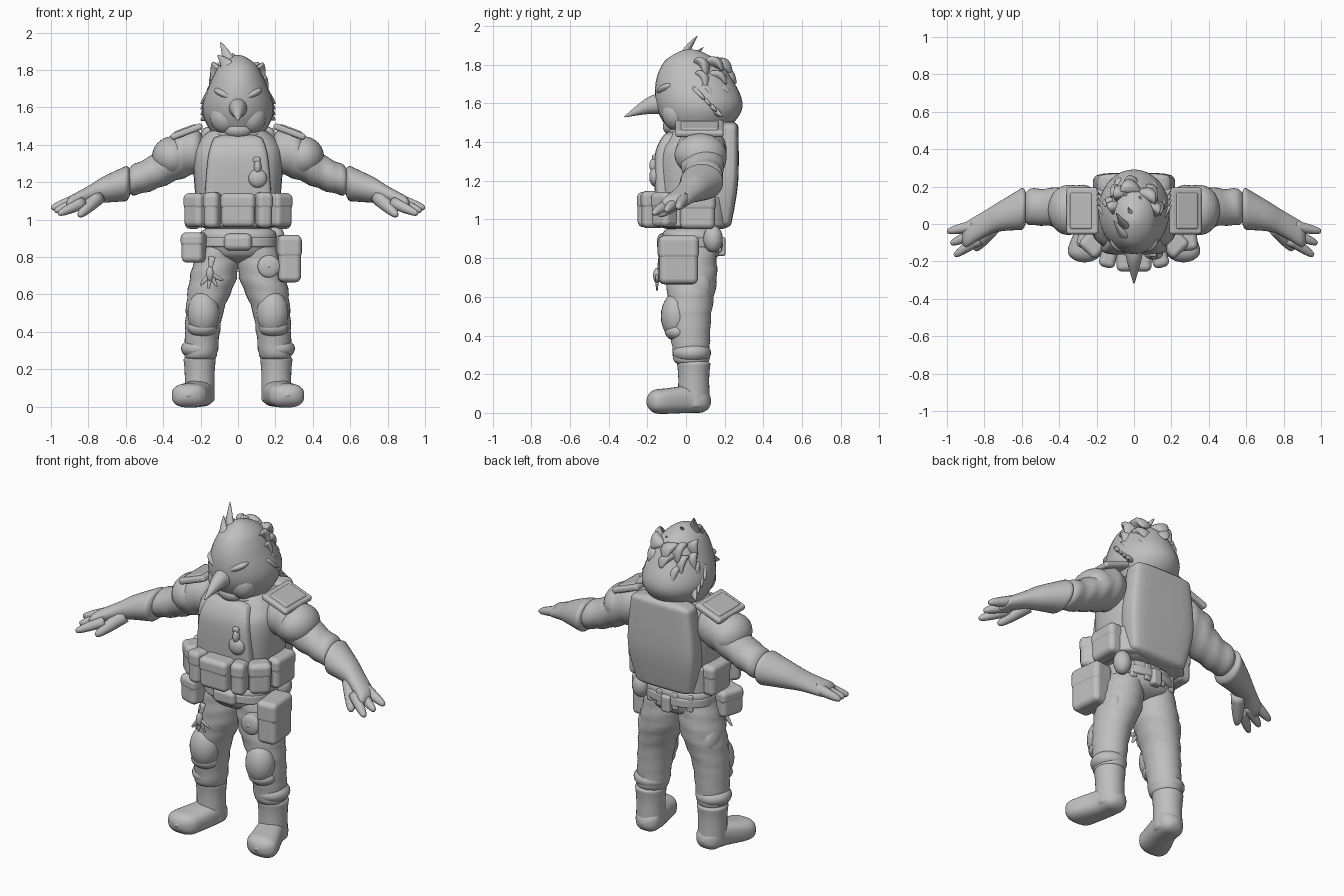
import bpy, bmesh, math, random
from mathutils import Vector, Euler, Matrix

random.seed(4)
if "Cube" in bpy.data.objects:
    bpy.data.objects.remove(bpy.data.objects["Cube"])

shade = .52
clay = bpy.data.materials.new("plain_grey")
clay.use_nodes = True
clay.diffuse_color = (shade, shade, shade, 1)
clay.node_tree.nodes["Principled BSDF"].inputs["Base Color"].default_value = clay.diffuse_color


def finish(name, bm):
    """Turn a bmesh into a named, smooth shaded grey object."""
    bmesh.ops.recalc_face_normals(bm, faces=bm.faces)
    for face in bm.faces:
        face.smooth = True
    mesh = bpy.data.meshes.new(name)
    bm.to_mesh(mesh)
    bm.free()
    mesh.materials.append(clay)
    obj = bpy.data.objects.new(name, mesh)
    bpy.context.collection.objects.link(obj)
    return obj


def skin(name, rings):
    """Join closed rings of points into a capped tube."""
    bm = bmesh.new()
    loops = [[bm.verts.new(point) for point in ring] for ring in rings]
    for low, high in zip(loops, loops[1:]):
        for i in range(len(low)):
            bm.faces.new((low[i - 1], low[i], high[i], high[i - 1]))
    bm.faces.new(loops[0])
    bm.faces.new(loops[-1])
    return finish(name, bm)


def spline(keys, t):
    """Smooth blend through the key rings, t running from 0 to 1."""
    last = len(keys) - 1
    i = min(int(t * last), last - 1)
    f = t * last - i
    before, a, b, after = (keys[min(max(i + k, 0), last)] for k in (-1, 0, 1, 2))
    blend = []
    for p, q, r, s in zip(before, a, b, after):
        start, end = (r - p) / 2, (s - q) / 2
        blend.append(q + f * start + f * f * (3 * (r - q) - 2 * start - end)
                     + f ** 3 * (start + end - 2 * (r - q)))
    return blend


def loft(name, axis, keys, side=1, power=2, soft=.03, fold=0, count=32, steps=32):
    """Body through key rings (x, y, z, radius, radius) with rounded ends and optional cloth folds."""
    u, v = {"X": (1, 2), "Y": (0, 2), "Z": (0, 1)}[axis]
    along = "XYZ".index(axis)
    rings = []
    for step in range(steps + 1):
        x, y, z, a, b = spline(keys, (1 - math.cos(math.pi * step / steps)) / 2)
        centre = Vector((x, y, z))
        edge = min(abs(centre[along] - key[along]) for key in (keys[0], keys[-1]))
        size = math.sqrt(max(1 - max(1 - edge / soft, 0) ** 2, .01))
        ring = []
        for i in range(count):
            turn = math.tau * i / count
            c, s = math.cos(turn), math.sin(turn)
            wave = size * (1 + fold * math.sin(centre[along] * 70 + c * 2))
            point = centre.copy()
            point[u] += wave * a * math.copysign(abs(c) ** (2 / power), c)
            point[v] += wave * b * math.copysign(abs(s) ** (2 / power), s)
            point.x *= side
            ring.append(point)
        rings.append(ring)
    return skin(name, rings)


def band(name, low, high, wide, deep, x=0, y=.03, side=1, power=2):
    """Upright hoop of constant outline."""
    return loft(name, "Z", [(x, y, low, wide, deep), (x, y, high, wide, deep)], side, power, soft=.02)


def box(name, centre, size, turn=(0, 0, 0), bevel=.03):
    """Box with rounded edges."""
    bm = bmesh.new()
    bmesh.ops.create_cube(bm, size=1)
    bm.transform(Matrix.LocRotScale(Vector(centre), Euler(turn), Vector(size)))
    obj = finish(name, bm)
    mod = obj.modifiers.new("round", "BEVEL")
    mod.width, mod.segments, mod.harden_normals = bevel, 4, True
    return obj


def ball(name, centre, radii, turn=(0, 0, 0)):
    bm = bmesh.new()
    bmesh.ops.create_uvsphere(bm, u_segments=24, v_segments=14, radius=1)
    bm.transform(Matrix.LocRotScale(Vector(centre), Euler(turn), Vector(radii)))
    return finish(name, bm)


def spike(name, base, tip, radius, lift=(0, 0, 0), flat=.6, taper=.8, steps=9, count=12):
    """Curved tapering horn from base to tip; a low taper gives a blunt finger."""
    base, tip, lift = Vector(base), Vector(tip), Vector(lift)
    wide = (tip - base).cross(Vector((.3, 1, .2))).normalized()
    thin = (tip - base).normalized().cross(wide) * flat
    rings = []
    for step in range(steps):
        t = math.sin(math.pi / 2 * step / (steps - 1))
        middle = base.lerp(tip, t) + lift * math.sin(math.pi * t)
        r = radius * max(1 - t, 0) ** taper + .001
        turns = [math.tau * k / count for k in range(count)]
        rings.append([middle + (wide * math.cos(a) + thin * math.sin(a)) * r for a in turns])
    return skin(name, rings)


def pouch(name, centre, size, turn=0):
    """Pouch with a lid overlapping its upper part."""
    centre, size = Vector(centre), Vector(size)
    box(name, centre, size, (0, 0, turn))
    lid = Vector((size.x + .008, size.y + .008, size.z * .5))
    box(name + "_lid", centre + Vector((0, 0, size.z * .26)), lid, (0, 0, turn))


# Torso and vest
loft("torso", "Z", [(0, .04, .94, .21, .18), (0, .05, 1.3, .24, .2), (0, .07, 1.42, .21, .17),
                    (0, .08, 1.5, .12, .12)], power=2.7)
loft("back_plate", "Z", [(0, .17, .95, .18, .06), (0, .2, 1.2, .22, .07), (0, .21, 1.51, .19, .06)], power=5)
loft("chest_plate", "Z", [(0, -.11, 1.1, .18, .05), (0, -.1, 1.34, .16, .06), (0, -.05, 1.46, .12, .05)], power=5)
band("collar", 1.4, 1.48, wide=.16, deep=.16, y=.06)
band("waist_band", .95, 1.13, wide=.25, deep=.2, power=2.8)

# Chest badge
ball("badge_body", (.105, -.16, 1.22), (.05, .03, .05))
ball("badge_neck", (.105, -.16, 1.28), (.02, .03, .04))
box("badge_cap", (.1, -.16, 1.32), (.04, .03, .03), bevel=.01)

# Waist pouches
pouch("front_pouch", (0, -.19, 1.05), (.18, .12, .18))
for s in (1, -1):
    pouch("slim_pouch", (.135 * s, -.17, 1.05), (.08, .12, .19), turn=.25 * s)
    pouch("corner_pouch", (.22 * s, -.11, 1.05), (.12, .1, .18), turn=.75 * s)
    pouch("side_pouch", (.24 * s, .06, 1.04), (.09, .18, .18))

# Hips and belt
loft("hips", "Z", [(0, .04, .76, .12, .11), (0, .03, .86, .2, .15), (0, .03, .98, .2, .15)], power=2.4, soft=.06)
band("belt", .84, .92, wide=.21, deep=.16, power=2.4)
box("buckle", (0, -.12, .88), (.15, .06, .09))
for x in (-.13, -.05, .05, .13):
    box("belt_loop", (x, .18 - abs(x) * .3, .88), (.04, .04, .1), bevel=.01)
box("rear_belt_case", (0, .18, .86), (.06, .05, .1), bevel=.015)
pouch("hip_pouch", (-.23, -.06, .85), (.12, .15, .16), turn=-.3)
pouch("holster_case", (.27, -.04, .79), (.12, .2, .25), turn=.1)
ball("rear_round_pouch", (.2, .14, .9), (.05, .05, .07))
loft("round_flask", "Y", [(.165, -.06, .75, .06, .06), (.165, -.14, .75, .06, .06)], soft=.02)

# Hanging claw charm
palm = Vector((-.15, -.15, .71))
spike("charm_cord", (-.14, -.13, .8), palm, radius=.02)
ball("charm_palm", palm, (.02, .02, .04))
for k in range(4):
    swing = k * .6 - .7
    spike("charm_toe", palm, palm + Vector((math.sin(swing), 0, -math.cos(swing))) * .08, radius=.015, taper=.4)

for s in (1, -1):
    # Legs
    loft("trouser_leg", "Z", [(.1, .03, .9, .1, .12), (.13, .03, .7, .125, .13), (.18, .02, .5, .1, .11),
                              (.2, .03, .24, .085, .09)], s, fold=.025)
    ball("trouser_cuff", (.205 * s, .03, .31), (.1, .1, .06))
    ball("knee_pad", (.185 * s, -.05, .5), (.085, .08, .12))
    ball("shin_pad", (.19 * s, -.04, .42), (.08, .07, .05))
    ball("thigh_pocket", (.21 * s, .05, .65), (.05, .08, .1))
    # Boots
    loft("boot_shaft", "Z", [(.205, .04, .28, .09, .09), (.205, .04, .18, .08, .08), (.205, .04, .01, .08, .085)], s)
    loft("boot_foot", "Y", [(.2, .13, .06, .07, .06), (.21, .02, .07, .08, .07), (.255, -.12, .06, .095, .065),
                            (.265, -.205, .06, .085, .06)], s, power=2.6, soft=.06)
    # Arms
    loft("sleeve", "X", [(.17, .08, 1.36, .1, .1), (.3, .08, 1.35, .13, .13), (.46, .09, 1.25, .1, .095),
                         (.6, .09, 1.2, .1, .08)], s, soft=.05, fold=.03)
    ball("sleeve_cap", (.35 * s, .075, 1.335), (.11, .135, .11), turn=(0, .6 * s, 0))
    loft("glove", "X", [(.57, .09, 1.2, .12, .1), (.72, .04, 1.16, .08, .07), (.8, 0, 1.13, .07, .05),
                        (.92, -.07, 1.08, .07, .035)], s, soft=.03)
    for k in range(3):
        knuckle = (s * (.85 - .01 * k), -.01 - .035 * k, 1.11 - .01 * k)
        spread = (s * (1 - .02 * k), -.04 - .065 * k, 1.06 - .015 * k)
        spike("finger", knuckle, spread, radius=.032, flat=1, taper=.3)
    spike("thumb", (.75 * s, -.01, 1.12), (.85 * s, -.14, 1.02), radius=.042, flat=1, taper=.35)
    # Shoulder plates
    box("shoulder_plate", (.275 * s, .07, 1.47), (.18, .25, .035), (0, .36 * s, 0), bevel=.015)
    box("shoulder_plate_ridge", (.28 * s, .07, 1.475), (.13, .2, .035), (0, .36 * s, 0), bevel=.015)
    # Brow, cheek and feathered sides of the face
    ball("brow", (.065 * s, -.1, 1.67), (.07, .05, .025), turn=(0, -.4 * s, .35 * s))
    ball("cheek", (.07 * s, -.05, 1.55), (.08, .075, .09))
    for k in range(4):
        root = Vector((.14 * s, .05 + k * .03, 1.66 - k * .03))
        spike("cheek_feather", root, root + Vector((.06 * s, .05, -.04)), radius=.04)

# Head and beak
loft("head", "Z", [(0, .05, 1.4, .1, .1), (0, .07, 1.57, .19, .22), (0, .04, 1.74, .145, .19),
                   (0, .02, 1.88, .07, .09)], soft=.07)
loft("beak", "Y", [(0, -.07, 1.6, .06, .06), (0, -.19, 1.59, .04, .045), (0, -.32, 1.53, .003, .003)], soft=.01)
ball("lower_jaw", (0, -.06, 1.48), (.08, .06, .05))

# Crest feathers
for x, y, z in ((-.095, .06, 1.95), (-.11, .02, 1.88), (-.03, .09, 1.89), (.03, .15, 1.84), (-.06, .18, 1.83)):
    root = Vector((x / 2, y - .07, 1.8 - y * .4))
    spike("crest_feather", root, (x, y, z), radius=.055, lift=(.015, -.025, 0))

# Loose tufts over the back of the head
for row in range(3):
    height = 1.8 - row * .07
    reach = .14 + row * .025
    for k in range(-2, 3):
        turn = k * .6 + random.uniform(-.2, .2)
        outward = Vector((math.sin(turn) * .75, math.cos(turn), 0))
        root = outward * reach * .8 + Vector((0, .05, height))
        drop = Vector((0, 0, random.uniform(-.08, -.02)))
        spike("back_tuft", root, root + outward * .08 + drop,
              radius=.07, lift=(0, .01, .02), flat=.5, taper=.6)
